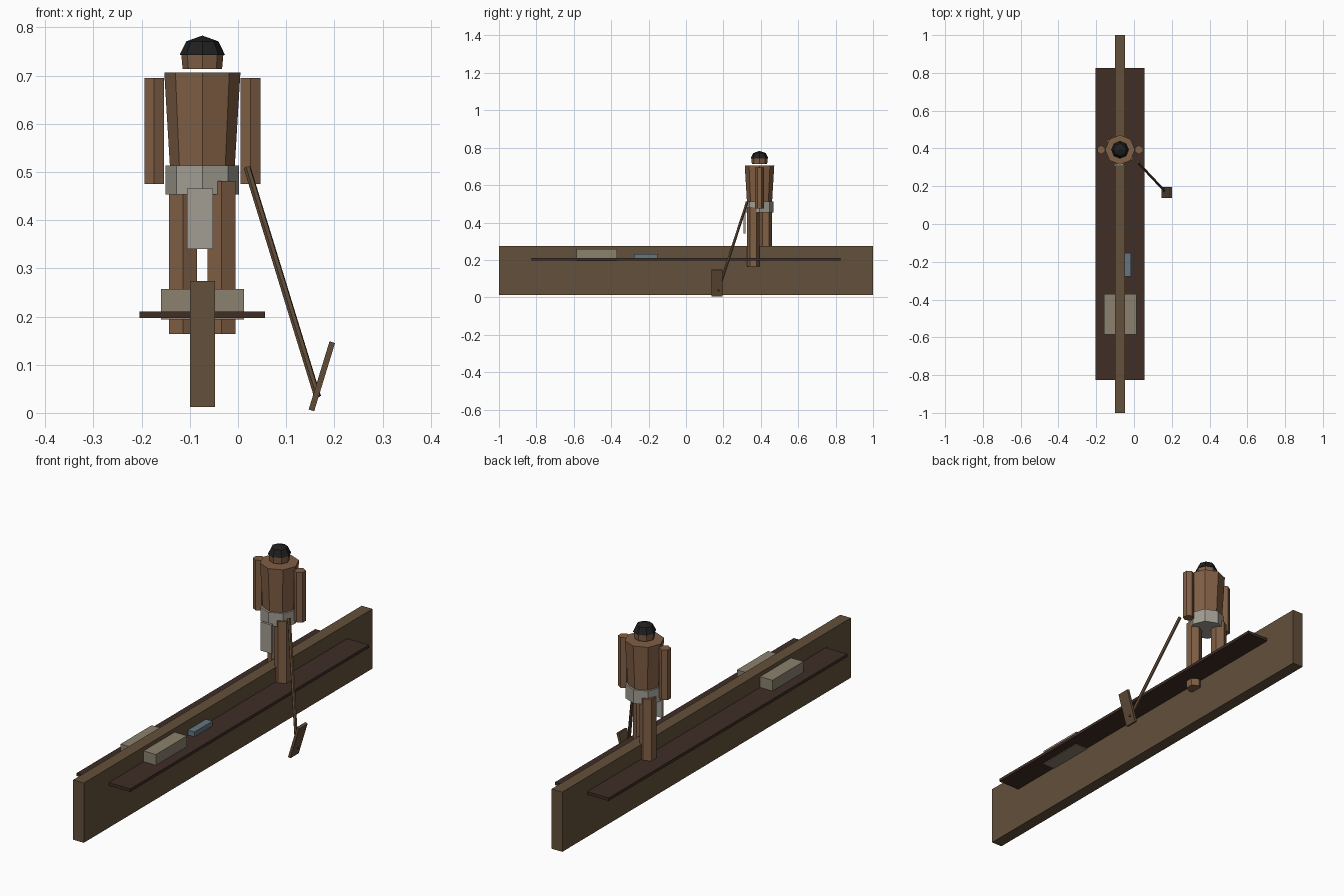
import bpy
from math import cos, sin, pi, radians
from mathutils import Vector

if "Cube" in bpy.data.objects:
    bpy.data.objects.remove(bpy.data.objects["Cube"])

CX, CY = -0.074, 0.393   # axis of the standing figure


def material(name, rgb):
    m = bpy.data.materials.new(name)
    m.diffuse_color = (*rgb, 1)
    m.use_nodes = True
    m.node_tree.nodes["Principled BSDF"].inputs["Base Color"].default_value = m.diffuse_color
    return m


WOOD = material("hull_wood", (0.125, 0.08, 0.043))
DARK = material("dark_wood", (0.05, 0.027, 0.019))
PADDLE = material("paddle_wood", (0.12, 0.072, 0.04))
SKIN = material("skin", (0.22, 0.115, 0.06))
HAIR = material("hair", (0.014, 0.014, 0.015))
CLOTH = material("cloth", (0.36, 0.34, 0.29))
SACK = material("canvas", (0.26, 0.22, 0.155))
BLUE = material("blue_grey", (0.13, 0.18, 0.22))


def make(name, verts, faces, mat):
    me = bpy.data.meshes.new(name)
    me.from_pydata(verts, [], faces)
    me.materials.append(mat)
    ob = bpy.data.objects.new(name, me)
    bpy.context.collection.objects.link(ob)
    return ob


def box(name, lo, hi, mat):
    c = (Vector(lo) + Vector(hi)) / 2
    h = (Vector(hi) - Vector(lo)) / 2
    v = [(x * h.x, y * h.y, z * h.z) for x in (-1, 1) for y in (-1, 1) for z in (-1, 1)]
    f = [(0, 1, 3, 2), (4, 6, 7, 5), (0, 4, 5, 1), (2, 3, 7, 6), (0, 2, 6, 4), (1, 5, 7, 3)]
    ob = make(name, v, f, mat)
    ob.location = c
    return ob


def lathe(name, x, y, rings, n, mat, apex=None):
    """Flat-sided solid from (radius, z) rings, first corner facing the back."""
    v, f = [], []
    for r, z in rings:
        v += [(x + r * sin(2 * pi * i / n), y + r * cos(2 * pi * i / n), z) for i in range(n)]
    for k in range(len(rings) - 1):
        for i in range(n):
            j = (i + 1) % n
            f.append((k * n + j, k * n + i, (k + 1) * n + i, (k + 1) * n + j))
    f.append(tuple(range(n)))
    top = (len(rings) - 1) * n
    if apex is None:
        f.append(tuple(reversed(range(top, top + n))))
    else:
        v.append((x, y, apex))
        f += [(top + (i + 1) % n, top + i, len(v) - 1) for i in range(n)]
    return make(name, v, f, mat)


# Boat: tall narrow hull plank with a wide thin deck through it
box("hull", (-0.10, -1, 0.012), (-0.048, 1, 0.274), WOOD)
box("deck", (-0.204, -0.827, 0.197), (0.056, 0.827, 0.21), DARK)

# Cargo
box("cargo_bundle", (-0.16, -0.586, 0.194), (0.012, -0.37, 0.257), SACK)
box("small_box", (-0.08, -0.279, 0.205), (-0.016, -0.153, 0.231), BLUE)

# Figure: torso, head, hair
lathe("torso", CX, CY, [(0.066, 0.49), (0.079, 0.706)], 8, SKIN)
lathe("head", CX, CY, [(0.041, 0.714), (0.044, 0.748)], 8, SKIN)
lathe("hair", CX, CY, [(0.047, 0.743), (0.0335, 0.771)], 8, HAIR, apex=0.783)

# Waist cloth with hanging front flap
lathe("waist_cloth", CX, CY, [(0.076, 0.453), (0.076, 0.513)], 8, CLOTH)
box("cloth_flap", (-0.106, 0.308, 0.34), (-0.052, 0.318, 0.466), CLOTH)

# Arms and staggered legs
for side, s in (("left", -1), ("right", 1)):
    lathe(side + "_arm", CX + s * 0.1, CY, [(0.0237, 0.475), (0.0237, 0.695)], 6, SKIN)
    lathe(side + "_leg", CX + s * 0.04, CY - s * 0.034,
          [(0.0335, 0.164), (0.0335, 0.481)], 6, SKIN)

# Paddle: slanted shaft and tilted blade
a, b = Vector((0.165, 0.172, 0.034)), Vector((0.019, 0.327, 0.509))
shaft = lathe("paddle_shaft", 0, 0, [(0.0075, 0), (0.0075, (b - a).length)], 6, PADDLE)
shaft.location = a
shaft.rotation_euler = (b - a).to_track_quat('Z', 'Y').to_euler()
blade = box("paddle_blade", (-0.006, -0.029, -0.074), (0.006, 0.029, 0.074), PADDLE)
blade.location = (0.174, 0.166, 0.076)
blade.rotation_euler = (0, radians(17), 0)
